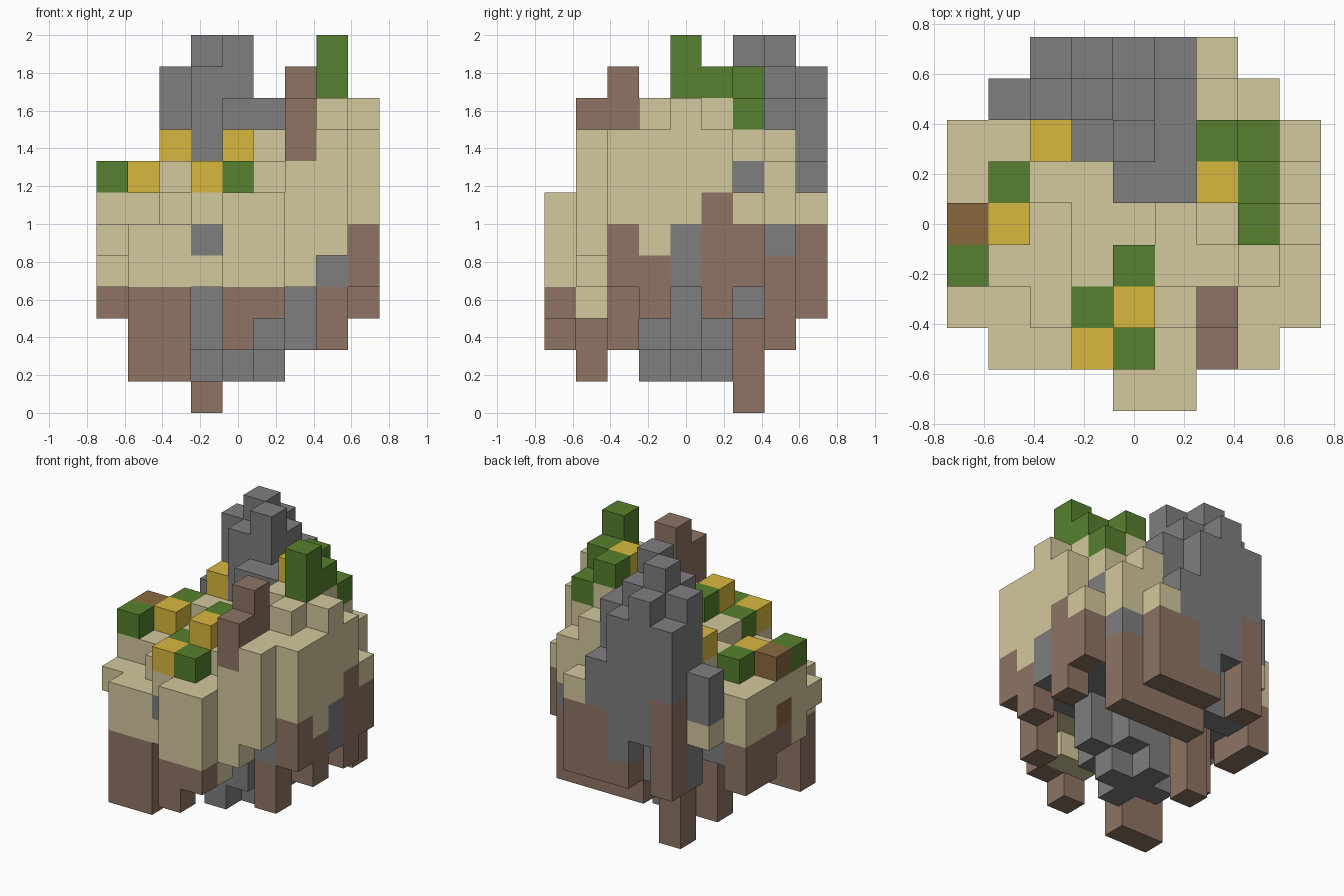
import bpy
import bmesh
from mathutils import Vector

cube = bpy.data.objects.get("Cube")
if cube:
    bpy.data.objects.remove(cube, do_unlink=True)

CELL = 1 / 6
ORIGIN = Vector((-0.75, -0.75, 0))


def linear(c):
    c /= 255
    return c / 12.92 if c < 0.04045 else ((c + 0.055) / 1.055) ** 2.4


def make_material(name, code):
    colour = [linear(v) for v in bytes.fromhex(code)] + [1]
    mat = bpy.data.materials.new(name)
    mat.use_nodes = True
    mat.diffuse_color = colour
    bsdf = mat.node_tree.nodes["Principled BSDF"]
    bsdf.inputs["Base Color"].default_value = colour
    bsdf.inputs["Roughness"].default_value = 0.9
    return mat


SAND = make_material("sand", "d4c89e")
DIRT = make_material("dirt", "8e7464")
STONE = make_material("stone", "807e80")
GREEN = make_material("leaf green", "57802e")
YELLOW = make_material("straw yellow", "d8b83e")
WOOD = make_material("wood", "8a693e")

cells = {}     # grid cell -> part name
parts = {}     # part name -> material


def part(name, mat, *boxes):
    """Fill grid boxes (x from, to, y from, to, z from, to); later parts win."""
    parts[name] = mat
    for x0, x1, y0, y1, z0, z1 in boxes:
        for x in range(x0, x1):
            for y in range(y0, y1):
                for z in range(z0, z1):
                    cells[x, y, z] = name


def cubes(name, mat, *spots):
    part(name, mat, *[(x, x + 1, y, y + 1, z, z + 1) for x, y, z in spots])


# Stone underside, stepping down to a cross-shaped tip
part("stone_core", STONE,
     (1, 8, 2, 7, 4, 5), (3, 6, 3, 7, 3, 4), (2, 7, 4, 5, 2, 4),
     (6, 7, 6, 7, 3, 4), (4, 6, 7, 8, 3, 5), (3, 6, 3, 6, 2, 3),
     (3, 6, 4, 5, 1, 2), (4, 5, 3, 6, 1, 2))

# Sandy ground: front, left half, right half, back
part("sand_front", SAND,
     (4, 6, 0, 1, 4, 7), (1, 3, 1, 2, 4, 6), (3, 4, 1, 2, 4, 7),
     (4, 6, 1, 2, 3, 7), (5, 6, 2, 3, 4, 8), (6, 7, 1, 3, 4, 8),
     (7, 8, 1, 2, 5, 9))
part("sand_left_half", SAND,
     (0, 2, 2, 3, 5, 6), (1, 2, 2, 3, 4, 6), (2, 3, 2, 3, 4, 7),
     (0, 1, 3, 7, 4, 7), (1, 2, 3, 7, 5, 7), (2, 3, 3, 5, 5, 7),
     (2, 3, 5, 7, 5, 8), (3, 5, 2, 6, 5, 8), (1, 2, 7, 8, 5, 6))
part("sand_right_half", SAND,
     (7, 8, 2, 3, 5, 9), (8, 9, 2, 3, 6, 9), (5, 7, 3, 5, 5, 9),
     (6, 7, 4, 7, 5, 10), (7, 8, 3, 6, 5, 10), (8, 9, 3, 4, 5, 9),
     (8, 9, 4, 5, 6, 10), (8, 9, 5, 6, 7, 9))
part("sand_back", SAND,
     (8, 9, 6, 7, 6, 7), (7, 8, 6, 7, 6, 9), (6, 7, 7, 8, 6, 9),
     (7, 8, 7, 8, 6, 8), (6, 7, 8, 9, 6, 7))

# Dirt skirt and hanging roots
part("dirt_front", DIRT,
     (4, 5, 0, 1, 2, 4), (5, 6, 0, 1, 3, 4), (1, 3, 1, 2, 1, 4))
part("dirt_left_half", DIRT,
     (0, 1, 5, 7, 3, 4), (0, 1, 4, 7, 4, 5), (2, 3, 5, 6, 1, 4))
part("dirt_right_half", DIRT,
     (7, 8, 2, 3, 2, 4), (8, 9, 2, 3, 4, 6), (8, 9, 3, 4, 3, 5),
     (8, 9, 5, 6, 3, 7), (8, 9, 6, 7, 4, 6))
part("dirt_back", DIRT,
     (4, 8, 7, 8, 2, 3), (7, 8, 7, 8, 3, 5), (6, 7, 7, 8, 3, 6),
     (5, 7, 8, 9, 3, 6), (4, 5, 8, 9, 3, 4), (3, 4, 6, 7, 0, 3))

# Stone spires at the back, and stones showing through the sides
part("stone_spires", STONE,
     (3, 4, 7, 8, 3, 12), (4, 5, 6, 7, 4, 12), (4, 5, 7, 8, 4, 11),
     (3, 4, 6, 7, 4, 11), (2, 3, 7, 8, 3, 11), (2, 3, 8, 9, 7, 10),
     (3, 4, 8, 9, 5, 11), (4, 5, 8, 9, 4, 10), (5, 6, 8, 9, 6, 8),
     (5, 6, 5, 8, 4, 10), (4, 5, 5, 6, 5, 10), (1, 2, 7, 8, 6, 8))
part("side_stones", STONE,
     (3, 4, 1, 2, 5, 6), (7, 8, 2, 3, 4, 5), (8, 9, 4, 5, 4, 6),
     (7, 8, 6, 7, 4, 6), (7, 8, 6, 7, 7, 8), (7, 8, 7, 8, 5, 6))
part("back_root", DIRT, (2, 3, 8, 9, 3, 7))

# Stump, bushes, straw blocks and wood
part("stump", DIRT, (6, 7, 1, 2, 8, 10), (6, 7, 2, 3, 8, 11))
part("tall_bush", GREEN,
     (7, 8, 4, 5, 10, 12), (7, 8, 5, 6, 10, 11),
     (6, 7, 6, 7, 10, 11), (7, 8, 6, 7, 9, 10))
cubes("small_bushes", GREEN,
      (0, 3, 7), (1, 5, 7), (4, 3, 8), (3, 2, 7), (4, 1, 7))
cubes("straw_blocks", YELLOW,
      (1, 4, 7), (3, 1, 7), (4, 2, 8), (2, 6, 8), (6, 5, 10))
cubes("wood_blocks", WOOD, (0, 4, 7), (0, 4, 5))


def build(name, mat):
    """Make a mesh from the outward faces of one part's cells."""
    bm = bmesh.new()
    for cell in [c for c, owner in cells.items() if owner == name]:
        centre = Vector(cell) + Vector((0.5, 0.5, 0.5))
        for axis in range(3):
            for sign in (-1, 1):
                normal = Vector((0, 0, 0))
                normal[axis] = sign
                if tuple(int(c + n) for c, n in zip(cell, normal)) in cells:
                    continue
                u = Vector((0, 0, 0))
                u[(axis + 1) % 3] = 0.5
                v = normal.cross(u)
                mid = centre + normal / 2
                corners = (mid - u - v, mid + u - v, mid + u + v, mid - u + v)
                bm.faces.new([bm.verts.new(p * CELL + ORIGIN) for p in corners])
    bmesh.ops.remove_doubles(bm, verts=bm.verts, dist=0.001)
    mesh = bpy.data.meshes.new(name)
    bm.to_mesh(mesh)
    bm.free()
    mesh.materials.append(mat)
    bpy.context.collection.objects.link(bpy.data.objects.new(name, mesh))


for part_name, material in parts.items():
    build(part_name, material)
